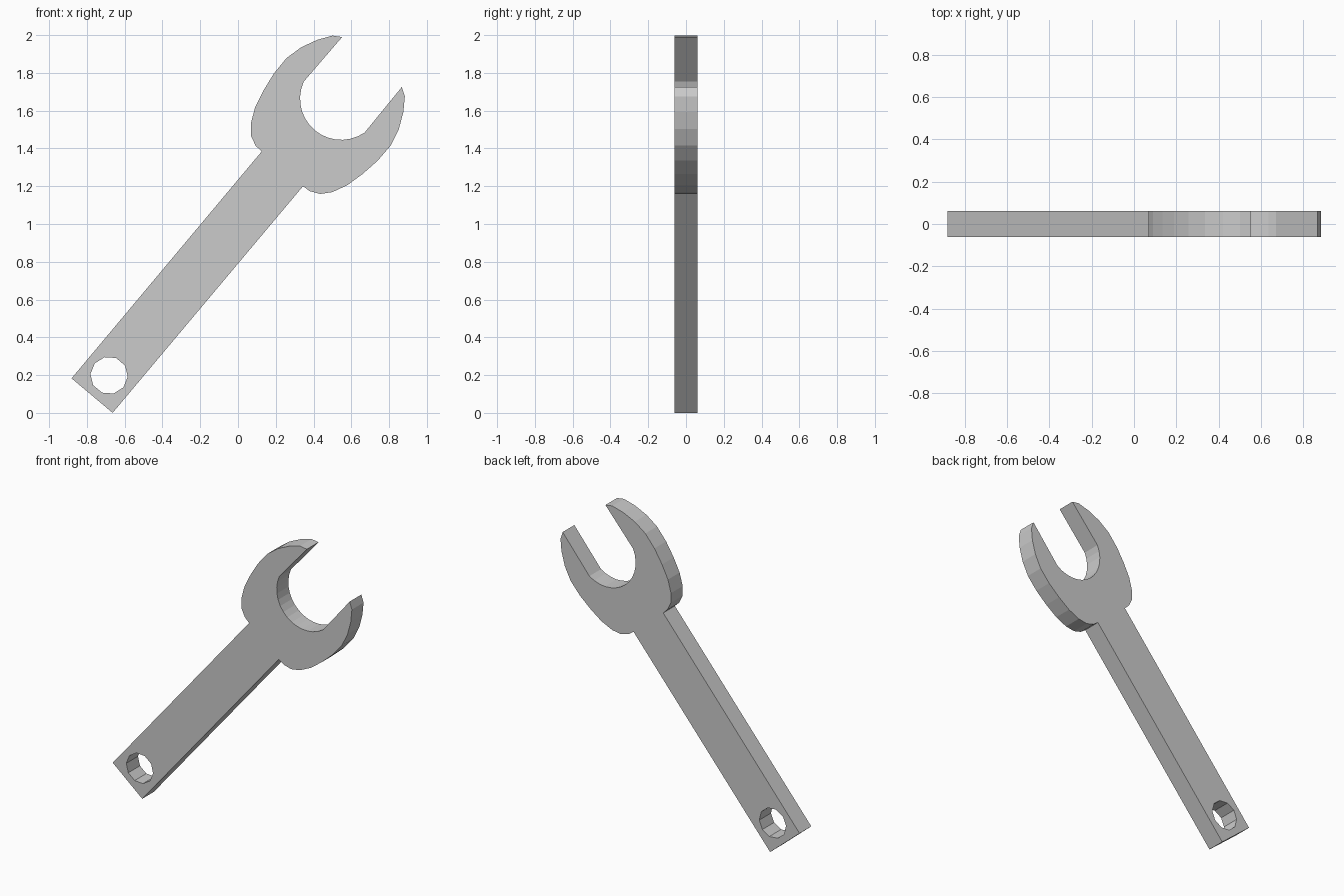
import bpy, bmesh
from math import sin, cos, radians, pi
from mathutils import Matrix

if "Cube" in bpy.data.objects:
    bpy.data.objects.remove(bpy.data.objects["Cube"])

HALF_T = 0.0615   # half thickness
TILT = 40         # lean to the right, degrees

# Right half of the outline, handle along +y: handle, then outer jaw to the tip
half = [(0.142, 0), (0.143, 1.567), (0.187, 1.57), (0.239, 1.594), (0.282, 1.643),
        (0.319, 1.722), (0.343, 1.819), (0.359, 1.925), (0.36, 2.031), (0.337, 2.125),
        (0.297, 2.21), (0.25, 2.278), (0.206, 2.305)]

# Jaw opening: straight side into a round throat
R, CY, STEPS = 0.218, 2.052, 7
for i in range(STEPS):
    a = radians(74.5) * (1 - i / STEPS)
    half.append((R * sin(a), CY - R * cos(a)))

outline = half + [(0, CY - R)] + [(-x, y) for x, y in reversed(half)]

# Hanging hole near the handle end
hole = [(0.099 * cos(2 * pi * k / 10), 0.14 + 0.099 * sin(2 * pi * k / 10)) for k in range(10)]

bm = bmesh.new()


def add_loop(points):
    vs = [bm.verts.new((x, y, -HALF_T)) for x, y in points]
    return [bm.edges.new((vs[i], vs[(i + 1) % len(vs)])) for i in range(len(vs))]


edges = add_loop(outline) + add_loop(hole)
bmesh.ops.triangle_fill(bm, use_beauty=True, use_dissolve=False, edges=edges)

# Extrude to thickness
res = bmesh.ops.extrude_face_region(bm, geom=bm.faces[:], use_keep_orig=True)
top = [g for g in res["geom"] if isinstance(g, bmesh.types.BMVert)]
bmesh.ops.translate(bm, vec=(0, 0, 2 * HALF_T), verts=top)
bmesh.ops.recalc_face_normals(bm, faces=bm.faces[:])

# Stand upright and lean over
bm.transform(Matrix.Translation((-0.7725, 0, 0.0915))
             @ Matrix.Rotation(radians(TILT), 4, 'Y')
             @ Matrix.Rotation(radians(90), 4, 'X'))

mesh = bpy.data.meshes.new("wrench")
bm.to_mesh(mesh)
bm.free()
bpy.context.collection.objects.link(bpy.data.objects.new("wrench", mesh))
